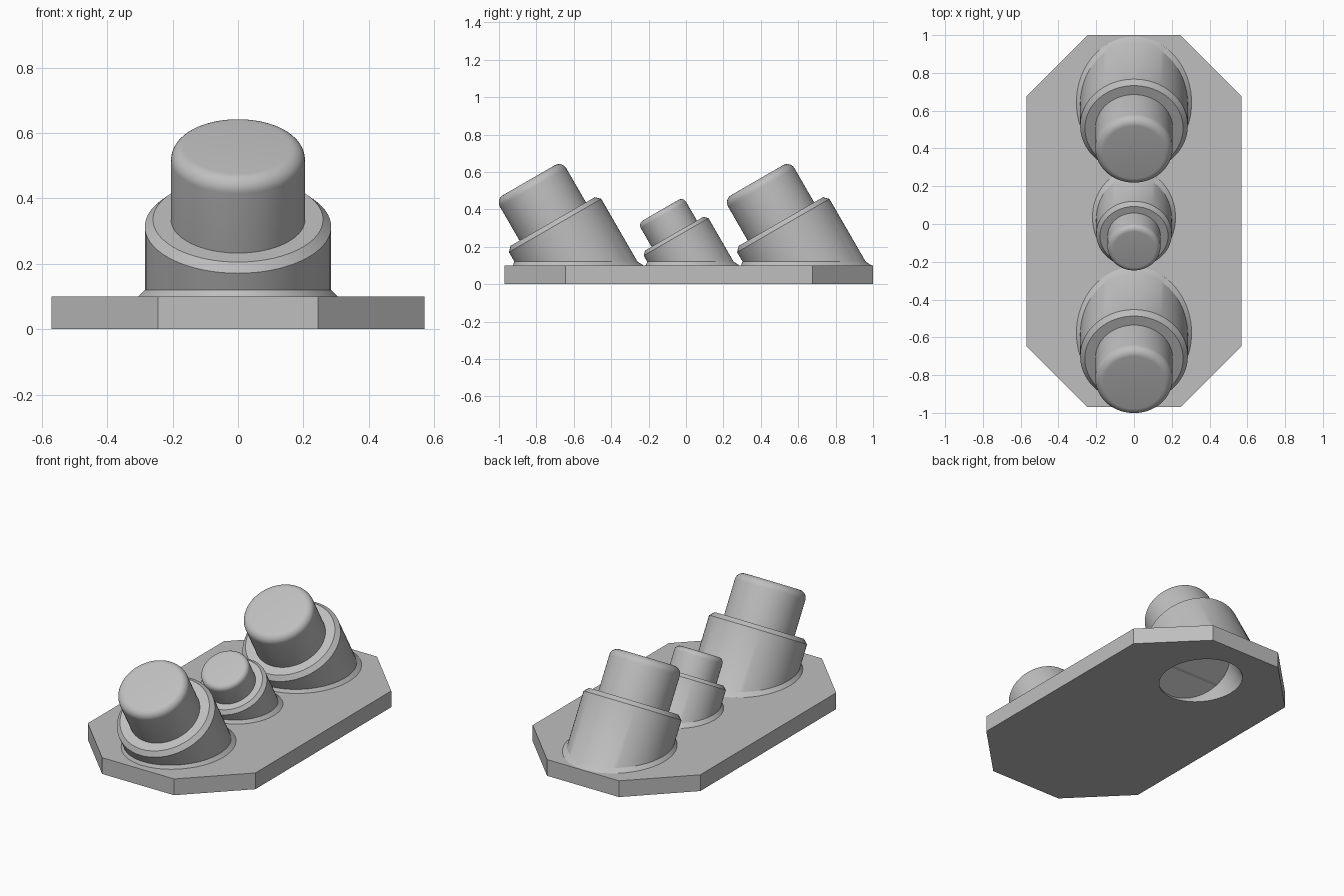
import bpy, bmesh, math
from mathutils import Vector

cube = bpy.data.objects.get("Cube")
if cube:
    bpy.data.objects.remove(cube, do_unlink=True)

grey = bpy.data.materials.new("light_grey")
grey.use_nodes = True
colour = (0.52, 0.52, 0.52, 1)
grey.diffuse_color = colour
grey.node_tree.nodes["Principled BSDF"].inputs["Base Color"].default_value = colour

TILT = math.radians(30)
SIDE = Vector((1, 0, 0))
AXIS = Vector((0, -math.sin(TILT), math.cos(TILT)))   # buttons lean forward
UP = Vector((0, math.cos(TILT), math.sin(TILT)))      # uphill across a button face
PLATE_TOP = 0.10
SEGMENTS = 72


def circle(centre, radius):
    """Ring of points square to the tilted axis."""
    angles = [2 * math.pi * i / SEGMENTS for i in range(SEGMENTS)]
    return [centre + radius * (SIDE * math.cos(a) + UP * math.sin(a)) for a in angles]


def level_ring(centre, radius, z, flare=0):
    """The tilted tube's outline at height z, optionally widened."""
    middle = centre + AXIS * ((z - centre.z) / AXIS.z)
    ring = []
    for p in circle(centre, radius):
        q = p + AXIS * ((z - p.z) / AXIS.z)
        ring.append(q + (q - middle).normalized() * flare)
    return ring


def loft(name, rings):
    """Closed solid through a list of rings."""
    bm = bmesh.new()
    loops = [[bm.verts.new(p) for p in ring] for ring in rings]
    for low, high in zip(loops, loops[1:]):
        for i in range(len(low)):
            j = (i + 1) % len(low)
            bm.faces.new((low[i], low[j], high[j], high[i]))
    bm.faces.new(loops[0][::-1])
    bm.faces.new(loops[-1])
    bmesh.ops.recalc_face_normals(bm, faces=bm.faces)
    mesh = bpy.data.meshes.new(name)
    bm.to_mesh(mesh)
    bm.free()
    mesh.materials.append(grey)
    ob = bpy.data.objects.new(name, mesh)
    bpy.context.collection.objects.link(ob)
    return ob


def activate(ob):
    bpy.ops.object.select_all(action="DESELECT")
    ob.select_set(True)
    bpy.context.view_layer.objects.active = ob


def smooth(ob):
    activate(ob)
    bpy.ops.object.shade_smooth_by_angle(angle=math.radians(30))


def cut(ob, cutter):
    activate(ob)
    mod = ob.modifiers.new("bore", "BOOLEAN")
    mod.operation = "DIFFERENCE"
    mod.solver = "EXACT"
    mod.object = cutter
    bpy.ops.object.modifier_apply(modifier=mod.name)


def collar(name, centre, radius, chamfer):
    """Tilted tube with a flared foot and a chamfered rim."""
    return loft(name, [
        level_ring(centre, radius, PLATE_TOP, flare=0.02),
        level_ring(centre, radius, PLATE_TOP + 0.02),
        circle(centre - AXIS * chamfer, radius),
        circle(centre, radius - chamfer)])


def cap(name, centre, radius, height, fillet):
    """Button cap with a rounded upper edge."""
    rings = [circle(centre - AXIS * 0.01, radius)]
    for i in range(9):
        a = math.pi / 2 * i / 8
        rings.append(circle(centre + AXIS * (height - fillet + fillet * math.sin(a)),
                            radius - fillet + fillet * math.cos(a)))
    return loft(name, rings)


# Base plate: rectangle with clipped corners
W, BACK, FRONT, CLIP = 0.57, 1.0, -0.97, 0.325
half = [(W - CLIP, FRONT), (W, FRONT + CLIP), (W, BACK - CLIP), (W - CLIP, BACK)]
outline = half + [(-x, y) for x, y in reversed(half)]
plate = loft("base_plate", [[Vector((x, y, z)) for x, y in outline]
                            for z in (0, PLATE_TOP)])

# Three tilted buttons: two large, one small between them
parts = {}
for label, y in (("front", -0.7125), ("back", 0.5075)):
    c = Vector((0, y, 0.335))
    parts[label] = collar(label + "_collar", c, 0.285, 0.025)
    smooth(cap(label + "_button", c, 0.205, 0.255, 0.045))
c = Vector((0, -0.063, 0.27))
parts["middle"] = collar("middle_collar", c, 0.2, 0.02)
smooth(cap("middle_button", c, 0.14, 0.145, 0.03))

# Blind tilted bore under the back button
end = Vector((0, 0.525, 0.13))
bore = loft("bore_cutter", [circle(end - AXIS * 0.5, 0.225), circle(end, 0.225)])
for ob in (plate, parts["back"]):
    cut(ob, bore)
bpy.data.objects.remove(bore, do_unlink=True)

for ob in [plate, *parts.values()]:
    smooth(ob)
